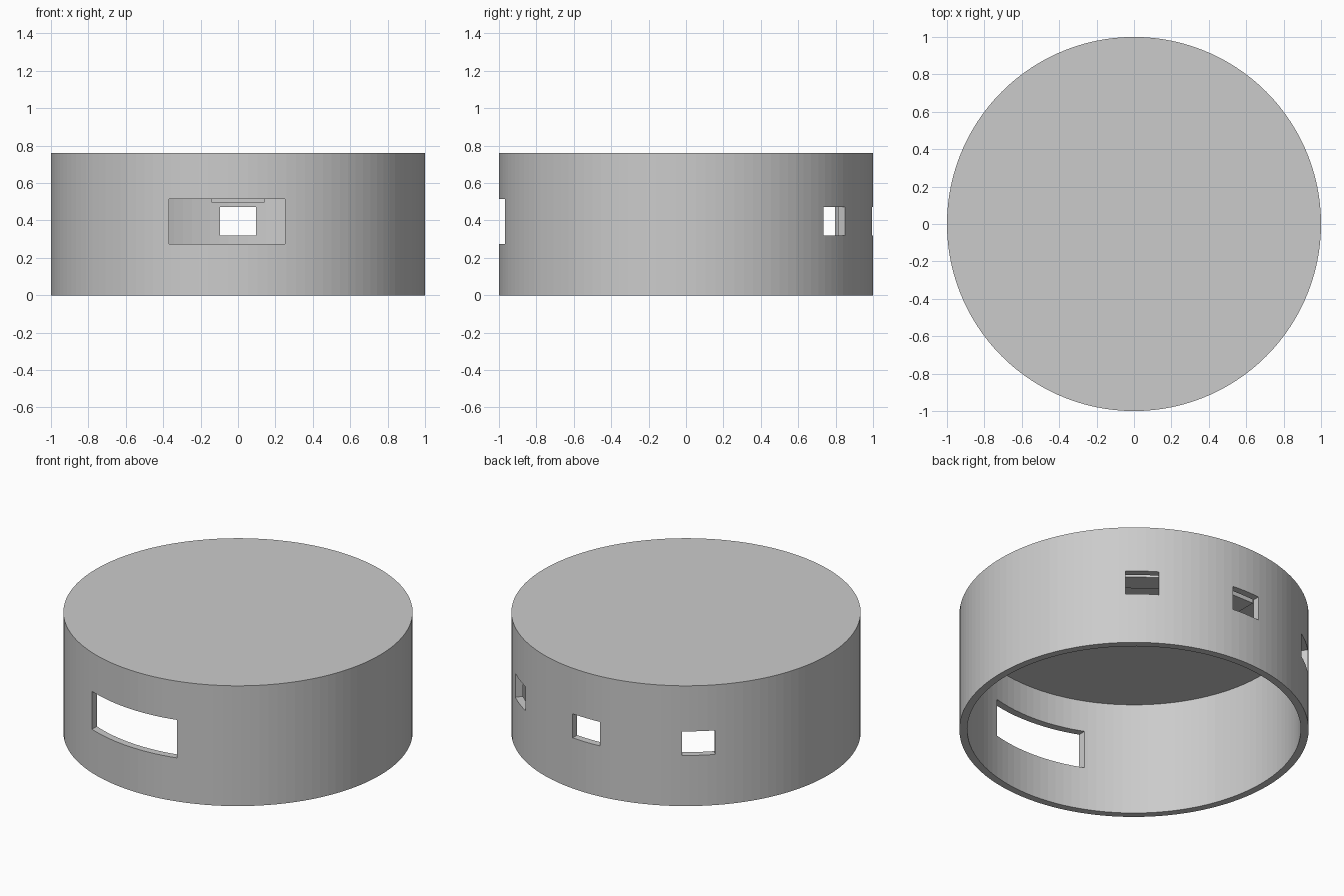
import bpy, bmesh, math
from mathutils import Matrix

RADIUS, HEIGHT, WALL, SEGMENTS = 1.0, 0.76, 0.045, 120

old = bpy.data.objects.get("Cube")
if old:
    bpy.data.objects.remove(old, do_unlink=True)

grey = bpy.data.materials.new("plain grey")
grey.use_nodes = True
grey.diffuse_color = (0.6, 0.6, 0.6, 1)
grey.node_tree.nodes["Principled BSDF"].inputs["Base Color"].default_value = (0.6, 0.6, 0.6, 1)


def make_object(name, bm):
    bmesh.ops.recalc_face_normals(bm, faces=bm.faces)
    mesh = bpy.data.meshes.new(name)
    bm.to_mesh(mesh)
    bm.free()
    mesh.materials.append(grey)
    obj = bpy.data.objects.new(name, mesh)
    bpy.context.collection.objects.link(obj)
    return obj


def drum(name, radius, bottom, top):
    bm = bmesh.new()
    bmesh.ops.create_cone(bm, cap_ends=True, segments=SEGMENTS, radius1=radius, radius2=radius,
                          depth=top - bottom, matrix=Matrix.Translation((0, 0, (top + bottom) / 2)))
    return make_object(name, bm)


def box(name, size, centre, angle=0):
    """Box laid out facing +y, then turned about the vertical axis."""
    bm = bmesh.new()
    bmesh.ops.create_cube(bm, size=1, matrix=Matrix.Rotation(math.radians(angle), 4, "Z")
                          @ Matrix.Translation(centre) @ Matrix.Diagonal((*size, 1)))
    return make_object(name, bm)


def cut(target, cutter):
    cutter.hide_render = True
    mod = target.modifiers.new("cut", "BOOLEAN")
    mod.operation, mod.solver, mod.object = "DIFFERENCE", "EXACT", cutter
    bpy.context.view_layer.objects.active = target
    bpy.ops.object.modifier_apply(modifier=mod.name)
    bpy.data.objects.remove(cutter, do_unlink=True)


# Round cover, hollow and open underneath
cover = drum("cover", RADIUS, 0, HEIGHT)
cut(cover, drum("hollow_cutter", RADIUS - WALL, -0.2, HEIGHT - WALL))

# Wide front window
cut(cover, box("front_window_cutter", (0.62, 0.4, 0.24), (-0.06, -1, 0.395)))

# Three small ports around the back, each with a block hanging inside behind it
top = HEIGHT - WALL + 0.01
for side, angle in (("back", 0), ("back_left", -37.3), ("back_right", 39.1)):
    cut(cover, box(side + "_port_cutter", (0.19, 0.3, 0.152), (0, 1, 0.396), angle))
    box(side + "_inner_block", (0.285, 0.13, top - 0.495), (0, 0.825, (top + 0.495) / 2), angle)
